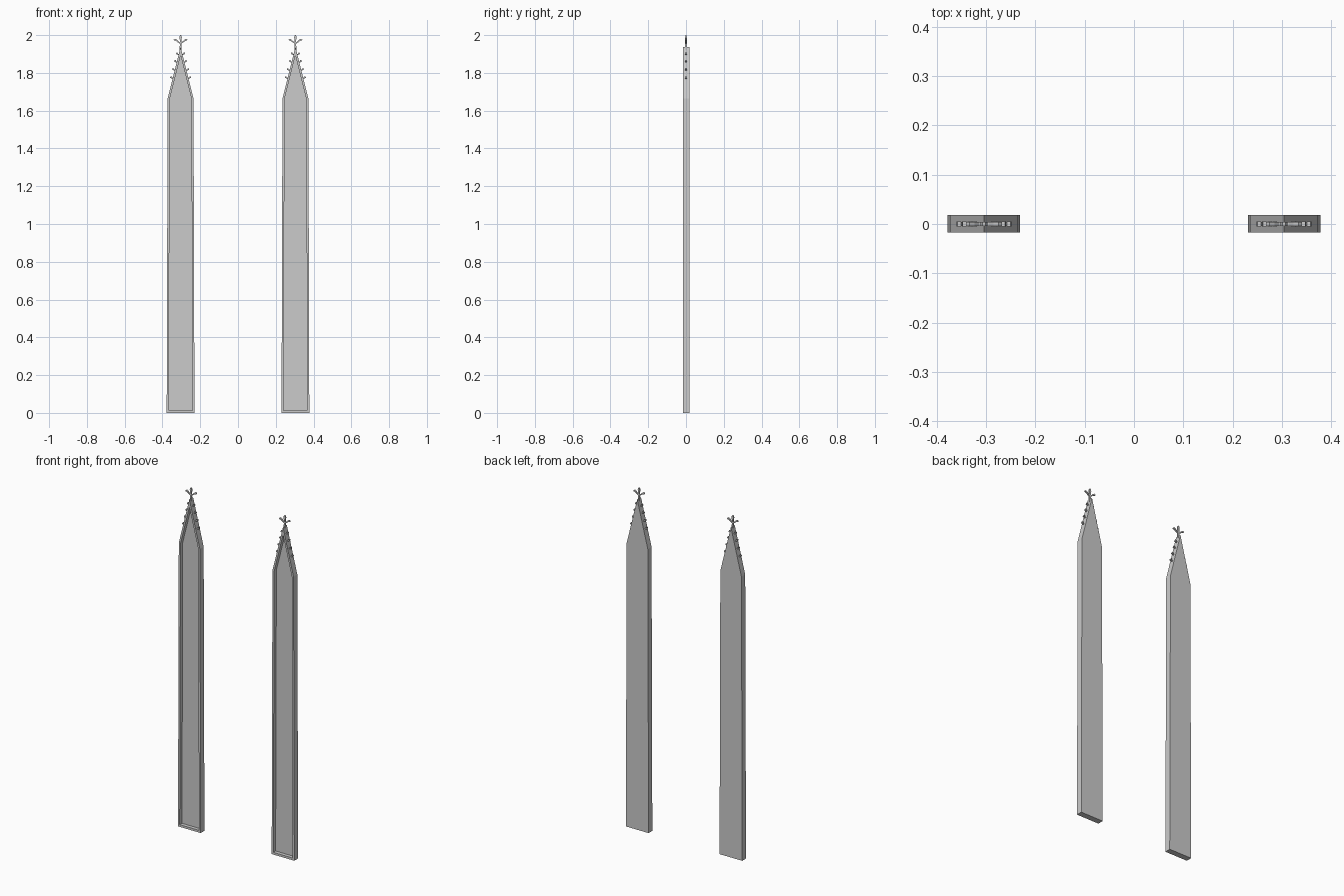
import bpy, bmesh
from mathutils import Vector

if "Cube" in bpy.data.objects:
    bpy.data.objects.remove(bpy.data.objects["Cube"])

CX = 0.304
FRONT, FLOOR, BACK = -0.017, 0.004, 0.018
OUTER = [(-0.0735, 0), (0.0735, 0), (0.0685, 1.665), (0, 1.938), (-0.0685, 1.665)]
INNER = [(-0.0625, 0.013), (0.0625, 0.013), (0.0575, 1.662), (0, 1.892), (-0.0575, 1.662)]


def finish(bm, name):
    bmesh.ops.recalc_face_normals(bm, faces=bm.faces)
    me = bpy.data.meshes.new(name)
    bm.to_mesh(me)
    bm.free()
    ob = bpy.data.objects.new(name, me)
    bpy.context.collection.objects.link(ob)
    return ob


def panel(cx, name):
    # pointed tray: flat back, raised rim and sunken front
    bm = bmesh.new()
    loops = [[bm.verts.new((cx + x, y, z)) for x, z in prof]
             for prof, y in ((OUTER, BACK), (OUTER, FRONT), (INNER, FRONT), (INNER, FLOOR))]
    bm.faces.new(loops[0])
    bm.faces.new(loops[-1])
    for a, b in zip(loops, loops[1:]):
        for i in range(5):
            j = (i + 1) % 5
            bm.faces.new((a[i], a[j], b[j], b[i]))
    return finish(bm, name)


def bar(bm, path, depth=0.004):
    # tapering square bar along (x, z, half width) points
    rings = []
    for i, (x, z, w) in enumerate(path):
        a, b = path[max(i - 1, 0)], path[min(i + 1, len(path) - 1)]
        d = Vector((b[0] - a[0], 0, b[1] - a[1])).normalized()
        n = Vector((-d.z, 0, d.x)) * w
        t = Vector((0, min(depth, w * 1.3), 0))
        c = Vector((x, 0, z))
        rings.append([bm.verts.new(c + v) for v in (n + t, n - t, -n - t, -n + t)])
    for a, b in zip(rings, rings[1:]):
        for i in range(4):
            j = (i + 1) % 4
            bm.faces.new((a[i], a[j], b[j], b[i]))
    bm.faces.new(rings[0])
    bm.faces.new(rings[-1])


def ornaments(cx, name):
    # crockets climbing both slopes
    bm = bmesh.new()
    for s in (-1, 1):
        for z in (1.772, 1.815, 1.858, 1.898):
            x = 0.0685 * (1.938 - z) / 0.273
            bar(bm, [(cx + s * (x - 0.004), z - 0.002, 0.003),
                     (cx + s * (x + 0.005), z + 0.001, 0.003),
                     (cx + s * (x + 0.008), z + 0.005, 0.005),
                     (cx + s * (x + 0.013), z + 0.006, 0.004)], 0.005)
    finish(bm, name + "_crockets")
    # finial stem, bud and curling arms
    bm = bmesh.new()
    bar(bm, [(cx, 1.92, 0.005), (cx, 1.955, 0.004), (cx, 1.976, 0.004),
             (cx, 1.988, 0.007), (cx, 2.0, 0.003)])
    for s in (-1, 1):
        bar(bm, [(cx, 1.957, 0.004), (cx + s * 0.012, 1.963, 0.003),
                 (cx + s * 0.022, 1.972, 0.004), (cx + s * 0.03, 1.976, 0.005),
                 (cx + s * 0.035, 1.973, 0.003)])
    finish(bm, name + "_finial")


for side, cx in (("left", -CX), ("right", CX)):
    panel(cx, side + "_pinnacle_panel")
    ornaments(cx, side)
